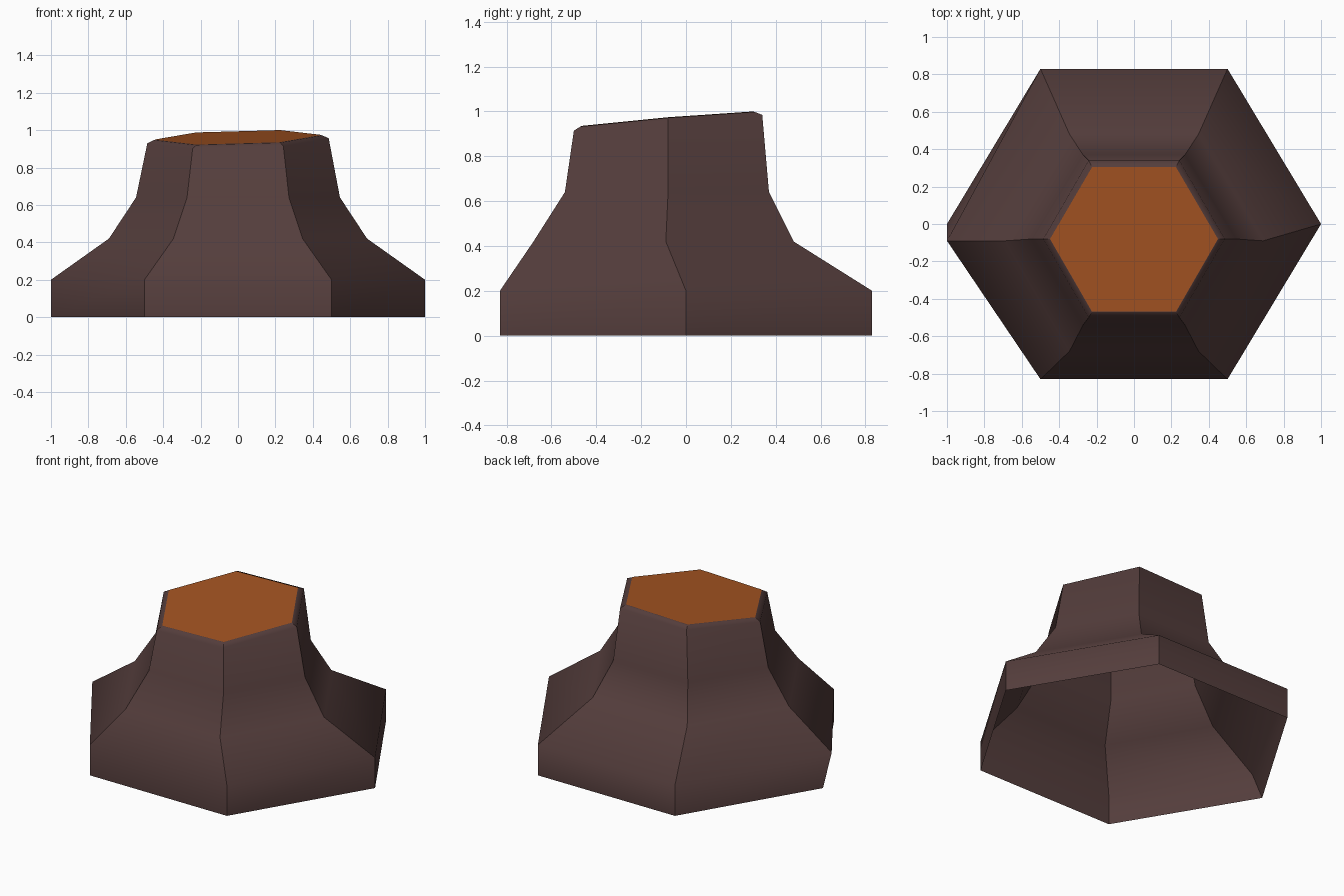
import bpy, bmesh

if "Cube" in bpy.data.objects:
    bpy.data.objects.remove(bpy.data.objects["Cube"])


def material(name, rgb):
    m = bpy.data.materials.new(name)
    m.diffuse_color = (*rgb, 1.0)
    m.use_nodes = True
    m.node_tree.nodes["Principled BSDF"].inputs["Base Color"].default_value = m.diffuse_color
    return m


rock = material("dark brown rock", (0.089, 0.047, 0.045))
lava = material("burnt orange", (0.376, 0.089, 0.016))


def crown(x, y):
    """Tilted plane of the crater top."""
    return 0.9595 + 0.028 * x + 0.084 * (y + 0.08)


def hexagon(half, front, mid, back, z, left=None):
    """Six ring corners; z is a height or a function of x and y."""
    pts = [(half, mid), (half / 2, back), (-half / 2, back),
           (-half, mid if left is None else left),
           (-half / 2, front), (half / 2, front)]
    return [(x, y, z(x, y) if callable(z) else z) for x, y in pts]


def build(name, rings, mat):
    """Skin the rings, cap the last one, keep the bottom open."""
    bm = bmesh.new()
    rows = [[bm.verts.new(p) for p in r] for r in rings]
    for a, b in zip(rows, rows[1:]):
        for i in range(6):
            j = (i + 1) % 6
            bm.faces.new((a[i], a[j], b[j], b[i]))
    bm.faces.new(rows[-1])
    # Corner creases and the cap rim stay sharp, the flare is smooth
    for a, b in zip(rows, rows[1:]):
        for p, q in zip(a, b):
            bm.edges.get((p, q)).smooth = False
    for i in range(6):
        bm.edges.get((rows[-1][i], rows[-1][(i + 1) % 6])).smooth = False
    for f in bm.faces:
        f.smooth = True
    bm.normal_update()
    me = bpy.data.meshes.new(name)
    bm.to_mesh(me)
    bm.free()
    me.materials.append(mat)
    ob = bpy.data.objects.new(name, me)
    bpy.context.collection.objects.link(ob)
    return ob


# Flared hexagonal cone with a narrow bevel at the top
build("volcano_cone", [
    hexagon(1.0, -0.83, 0.0, 0.83, 0.0),
    hexagon(1.0, -0.83, 0.0, 0.83, 0.2, left=-0.09),
    hexagon(0.69, -0.68, -0.09, 0.48, 0.42),
    hexagon(0.545, -0.54, -0.08, 0.37, 0.64),
    hexagon(0.485, -0.50, -0.08, 0.34, lambda x, y: crown(x, y) - 0.017),
    hexagon(0.45, -0.47, -0.08, 0.305, crown),
], rock)

# Thin coloured plate filling the crater
build("crater_fill", [
    hexagon(0.449, -0.469, -0.08, 0.304, lambda x, y: crown(x, y) + 0.002),
], lava)
